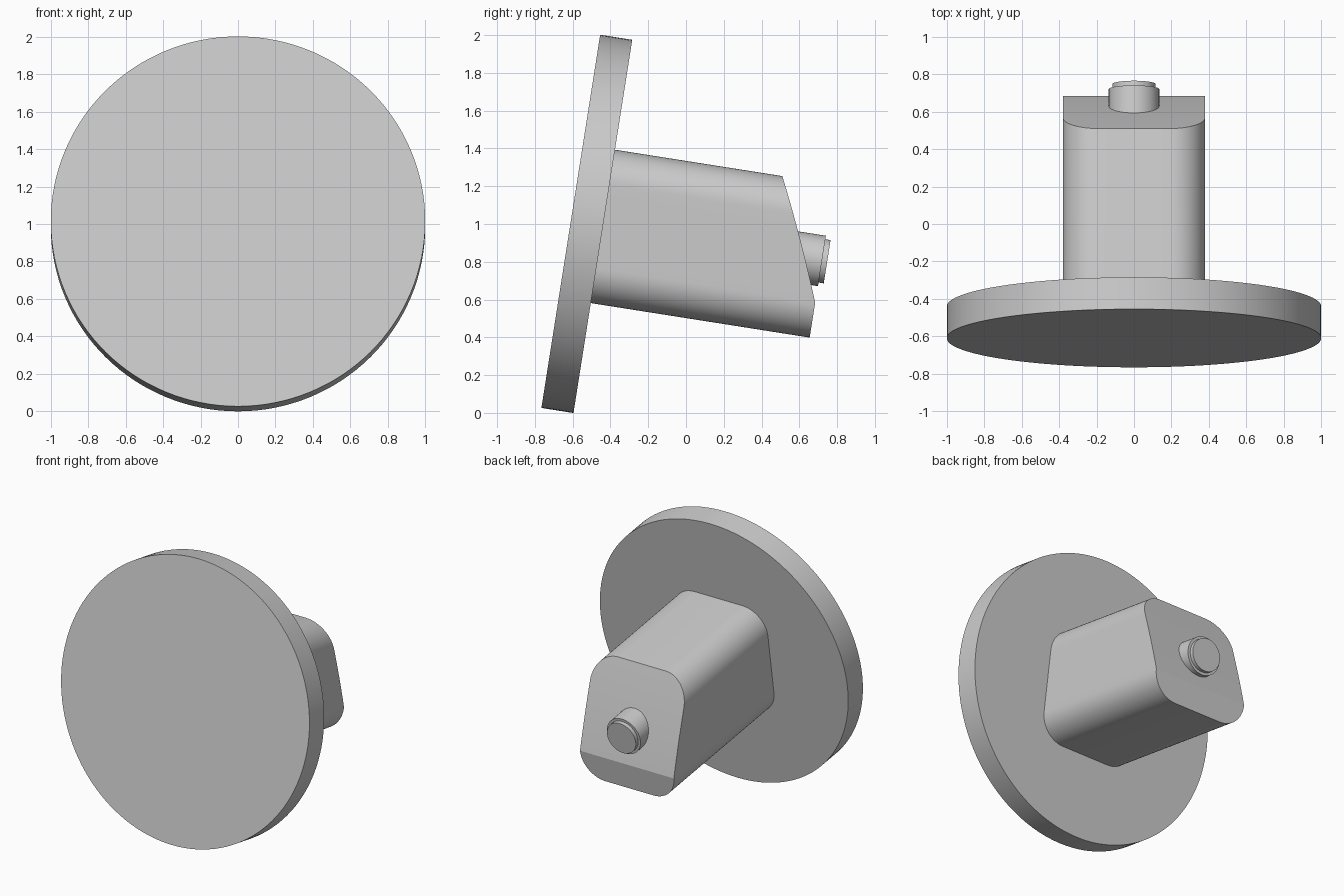
import bpy, bmesh
from math import sin, cos, pi, radians
from mathutils import Matrix

cube = bpy.data.objects.get("Cube")
if cube:
    bpy.data.objects.remove(cube, do_unlink=True)

grey = bpy.data.materials.new("light grey")
grey.use_nodes = True
colour = (0.6, 0.6, 0.6, 1)
grey.diffuse_color = colour
grey.node_tree.nodes["Principled BSDF"].inputs["Base Color"].default_value = colour

# Every part shares one tilted frame: local +y runs backwards from the disc
TILT = radians(-8.95)
ORIGIN = (0, -0.61, 1.014)


def add_part(name, bm):
    bmesh.ops.recalc_face_normals(bm, faces=bm.faces)
    mesh = bpy.data.meshes.new(name)
    bm.to_mesh(mesh)
    bm.free()
    mesh.materials.append(grey)
    obj = bpy.data.objects.new(name, mesh)
    obj.location = ORIGIN
    obj.rotation_euler.x = TILT
    bpy.context.collection.objects.link(obj)
    bpy.ops.object.select_all(action='DESELECT')
    obj.select_set(True)
    bpy.context.view_layer.objects.active = obj
    bpy.ops.object.shade_smooth_by_angle(angle=radians(18))


def add_cylinder(name, radius, start, end, segments):
    bm = bmesh.new()
    place = Matrix.Translation((0, (start + end) / 2, 0)) @ Matrix.Rotation(pi / 2, 4, 'X')
    bmesh.ops.create_cone(bm, cap_ends=True, segments=segments, radius1=radius,
                          radius2=radius, depth=end - start, matrix=place)
    add_part(name, bm)


# Body: rounded-rectangle section, cut off by a gently bowed slope at the back
HALF_W, HALF_H, CORNER = 0.38, 0.411, 0.187
FRONT, BACK_TOP, BACK_LOW = 0.16, 1.069, 1.345
BREAK = CORNER - HALF_H
STEPS = 14


def back_end(t):
    if t <= BREAK:
        return BACK_LOW
    f = (t - BREAK) / (HALF_H - BREAK)
    return BACK_LOW + (BACK_TOP - BACK_LOW) * f + 0.032 * f * (1 - f)


def add_body():
    arc = [(HALF_W - CORNER + CORNER * cos(a), HALF_H - CORNER + CORNER * sin(a))
           for a in (i * pi / 2 / STEPS for i in range(STEPS + 1))]
    side = [(HALF_W, BREAK * (1 - 2 * i / 8)) for i in range(1, 8)]
    half = [(x, -z) for x, z in reversed(arc)] + side + arc
    bm = bmesh.new()
    # Each row holds front right, front left, back left, back right corners
    rows = [[bm.verts.new(p) for p in ((-x, FRONT, z), (x, FRONT, z),
                                       (x, back_end(z), z), (-x, back_end(z), z))]
            for x, z in half]
    for low, high in zip(rows, rows[1:]):
        for i in range(4):
            j = (i + 1) % 4
            bm.faces.new((low[i], low[j], high[j], high[i]))
    bm.faces.new(rows[0])
    bm.faces.new(rows[-1])
    add_part("body", bm)


add_cylinder("disc", 1.0, 0, 0.172, 128)
add_body()
add_cylinder("button", 0.135, 1.05, 1.346, 64)
add_cylinder("button_tip", 0.116, 1.3, 1.374, 64)
